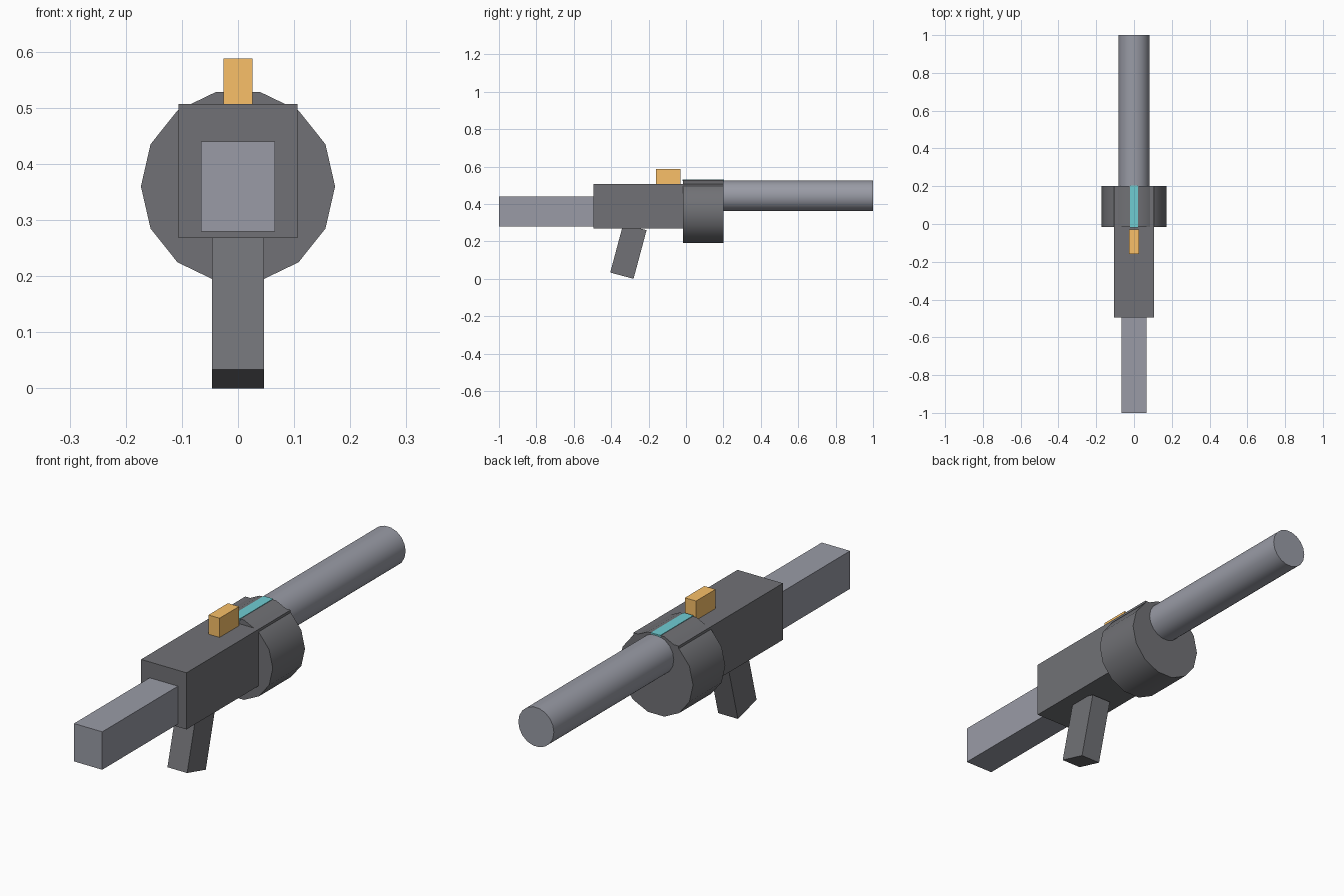
import bpy
from math import radians, pi
from mathutils import Matrix

if "Cube" in bpy.data.objects:
    bpy.data.objects.remove(bpy.data.objects["Cube"])


def material(name, color):
    mat = bpy.data.materials.new(name)
    mat.diffuse_color = color
    mat.use_nodes = True
    mat.node_tree.nodes["Principled BSDF"].inputs["Base Color"].default_value = mat.diffuse_color
    return mat


def box(name, x, y, z, mat):
    """Box of half width x, spanning y and z ranges."""
    bpy.ops.mesh.primitive_cube_add(size=1)
    ob = bpy.context.object
    ob.name = name
    size = Matrix.Diagonal((2 * x, y[1] - y[0], z[1] - z[0], 1))
    ob.data.transform(size)
    ob.location = (0, sum(y) / 2, sum(z) / 2)
    ob.data.materials.append(mat)
    return ob


def tube(name, radius, y, z, mat, sides=14):
    """Cylinder along y with a vertex pair on the x axis."""
    bpy.ops.mesh.primitive_cylinder_add(vertices=sides, radius=radius, depth=y[1] - y[0])
    ob = bpy.context.object
    ob.name = name
    ob.data.transform(Matrix.Rotation(pi / 2, 4, 'X') @ Matrix.Rotation(pi / 2, 4, 'Z'))
    ob.location = (0, sum(y) / 2, z)
    ob.data.materials.append(mat)
    bpy.ops.object.shade_smooth_by_angle(angle=radians(30))
    return ob


orange = material("sight_orange", (0.95, 0.53, 0.14, 1))
teal = material("strip_teal", (0.16, 0.61, 0.65, 1))
steel = material("light_steel", (0.32, 0.33, 0.38, 1))
dark = material("dark_metal", (0.165, 0.167, 0.18, 1))

# Stock and receiver; the receiver runs through the drum
box("stock", 0.066, (-1.0, -0.495), (0.28, 0.44), steel)
box("receiver", 0.106, (-0.495, 0.2), (0.268, 0.507), dark)

# Drum magazine and barrel
tube("drum", 0.173, (-0.015, 0.2), 0.360, dark)
barrel = tube("barrel", 0.083, (0.195, 1.0), 0.443, steel, 18)

# Raked pistol grip
grip = box("grip", 0.046, (-0.3725, -0.2435), (0.0136, 0.2826), dark)
grip.rotation_euler.x = radians(-15)
grip.location.z = 0.1467

# Rear sight and the strip on top of the drum
box("rear_sight", 0.026, (-0.16, -0.03), (0.507, 0.588), orange)
box("sight_strip", 0.022, (-0.018, 0.203), (0.522, 0.531), teal)
